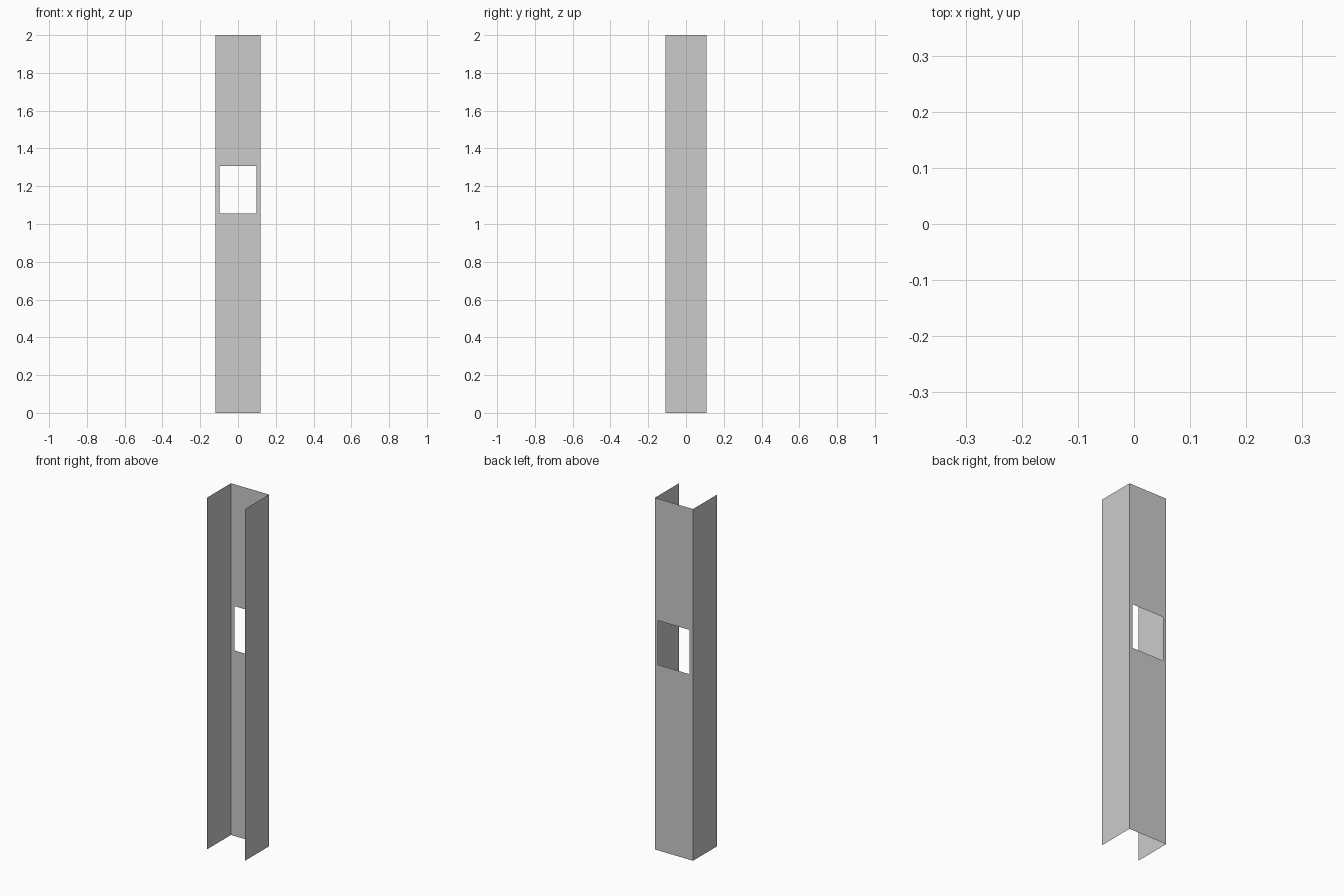
import bpy
import bmesh

if "Cube" in bpy.data.objects:
    bpy.data.objects.remove(bpy.data.objects["Cube"])

HALF_W, HALF_D, HEIGHT = 0.12, 0.108, 2.0
HOLE_X, HOLE_Z0, HOLE_Z1 = 0.099, 1.055, 1.307

bm = bmesh.new()


def sheet(corners):
    bm.faces.new([bm.verts.new(c) for c in corners])


# Back web: a 3 x 3 grid of panels with the middle one left open
xs = [-HALF_W, -HOLE_X, HOLE_X, HALF_W]
zs = [0, HOLE_Z0, HOLE_Z1, HEIGHT]
for i in range(3):
    for j in range(3):
        if (i, j) != (1, 1):
            x0, x1, z0, z1 = xs[i], xs[i + 1], zs[j], zs[j + 1]
            sheet([(x1, HALF_D, z0), (x0, HALF_D, z0),
                   (x0, HALF_D, z1), (x1, HALF_D, z1)])

# Side flanges, split at the same heights so they weld to the web
for side in (-1, 1):
    for z0, z1 in zip(zs, zs[1:]):
        x, d = side * HALF_W, side * HALF_D
        sheet([(x, -d, z0), (x, d, z0), (x, d, z1), (x, -d, z1)])

bmesh.ops.remove_doubles(bm, verts=bm.verts, dist=1e-5)
mesh = bpy.data.meshes.new("channel_post")
bm.to_mesh(mesh)
bm.free()
post = bpy.data.objects.new("channel_post", mesh)
bpy.context.collection.objects.link(post)
